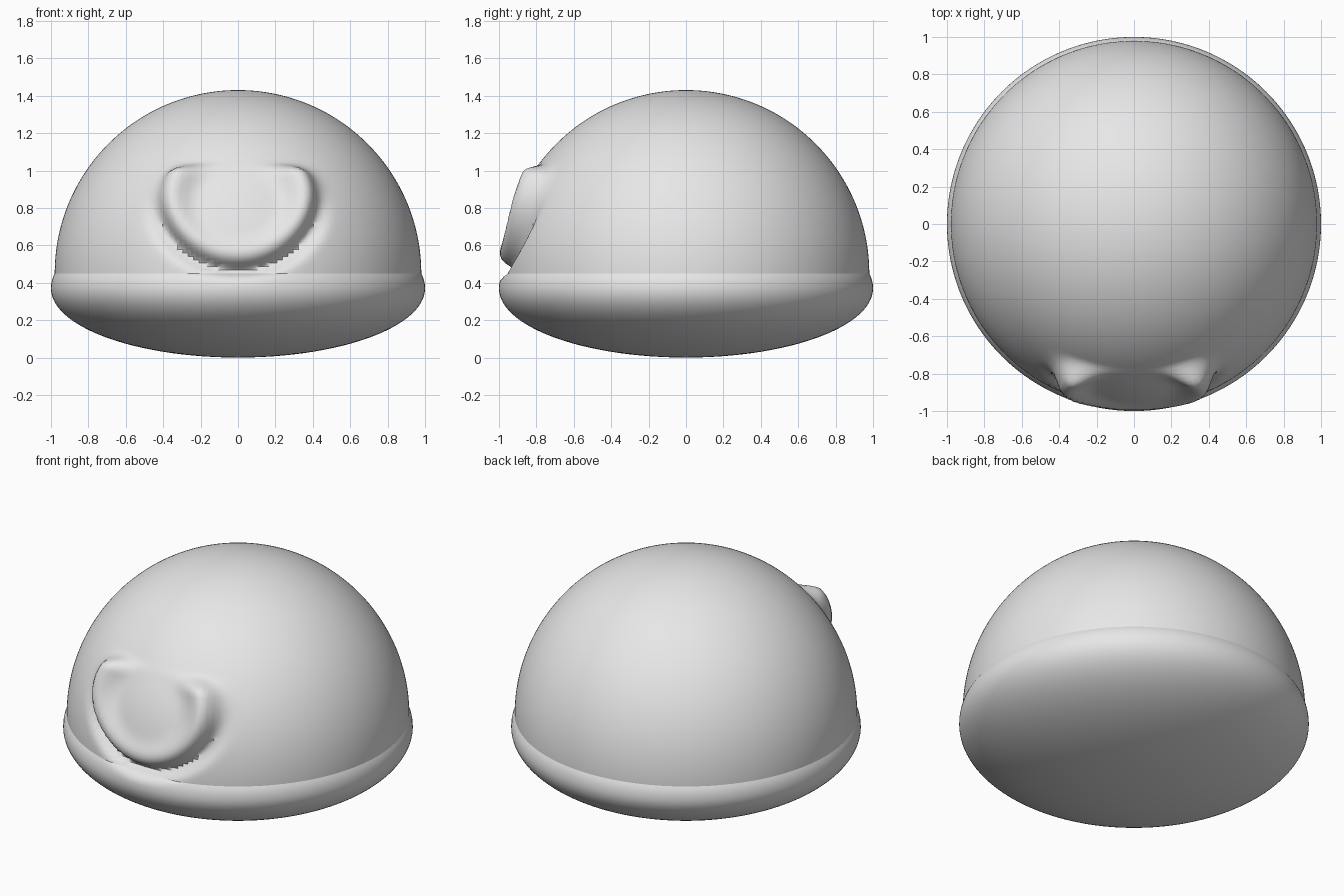
import bpy, bmesh, math
from mathutils import Vector

cube = bpy.data.objects.get("Cube")
if cube:
    bpy.data.objects.remove(cube, do_unlink=True)

SEGMENTS = 192
CENTRE = Vector((0, 0, 0.45))
RADIUS = 0.98

grey = bpy.data.materials.new("plain grey")
grey.use_nodes = True
COLOUR = (0.8, 0.8, 0.8, 1)
grey.diffuse_color = COLOUR
grey.node_tree.nodes["Principled BSDF"].inputs["Base Color"].default_value = COLOUR


def ramp(value, low, high):
    t = min(max((value - low) / (high - low), 0), 1)
    return t * t * (3 - 2 * t)


def bell(value, middle, width):
    return math.exp(-((value - middle) / width) ** 2 / 2)


def smile_height(p):
    """Raised U-shaped ridge with a groove along its outer edge."""
    if p.y > 0:
        return 0
    d = (math.hypot(p.x / 0.40, (p.z - 0.83) / 0.335) - 1) * 0.37
    ridge = (0.01 + 0.09 * ramp(p.z, 0.45, 0.92)) * bell(d, -0.06, 0.047)
    ridge *= 1 - ramp(p.z, 0.94, 1.05)
    groove = 0.06 * bell(d, 0.03, 0.028)
    groove *= (1 - ramp(p.z, 0.60, 0.92)) * ramp(p.z, 0.39, 0.46)
    return ridge - groove


def lathe(name, profile):
    """Revolve (radius, z) points, closing each end that lies on the axis."""
    bm = bmesh.new()
    rings = []
    for r, z in profile:
        count = 1 if r < 1e-5 else SEGMENTS
        ring = []
        for i in range(count):
            a = math.tau * i / SEGMENTS
            p = Vector((r * math.cos(a), r * math.sin(a), z))
            p += (p - CENTRE).normalized() * smile_height(p)
            ring.append(bm.verts.new(p))
        rings.append(ring)
    for low, high in zip(rings, rings[1:]):
        for i in range(SEGMENTS):
            j = (i + 1) % SEGMENTS
            if len(low) == 1:
                bm.faces.new((low[0], high[j], high[i]))
            elif len(high) == 1:
                bm.faces.new((low[i], low[j], high[0]))
            else:
                bm.faces.new((low[i], low[j], high[j], high[i]))
    bmesh.ops.recalc_face_normals(bm, faces=bm.faces)
    mesh = bpy.data.meshes.new(name)
    bm.to_mesh(mesh)
    bm.free()
    mesh.materials.append(grey)
    obj = bpy.data.objects.new(name, mesh)
    bpy.context.collection.objects.link(obj)
    bpy.ops.object.select_all(action="DESELECT")
    obj.select_set(True)
    bpy.context.view_layer.objects.active = obj
    bpy.ops.object.shade_smooth_by_angle(angle=math.radians(50))


# Round dome carrying the sculpted smile
RINGS = 80
dome = [(RADIUS, 0.40)]
for k in range(RINGS + 1):
    a = math.pi / 2 * k / RINGS
    dome.append((RADIUS * math.cos(a), CENTRE.z + RADIUS * math.sin(a)))
lathe("dome", dome)

# Bowl-shaped base with a rounded shoulder tucked into the dome
base = []
for k in range(41):
    a = math.pi / 2 * k / 40
    base.append((math.sin(a), 0.37 * (1 - math.cos(a))))
base += [(0.999, 0.39), (0.995, 0.412), (0.988, 0.433), (0.979, 0.45), (0.95, 0.455)]
lathe("base", base)
